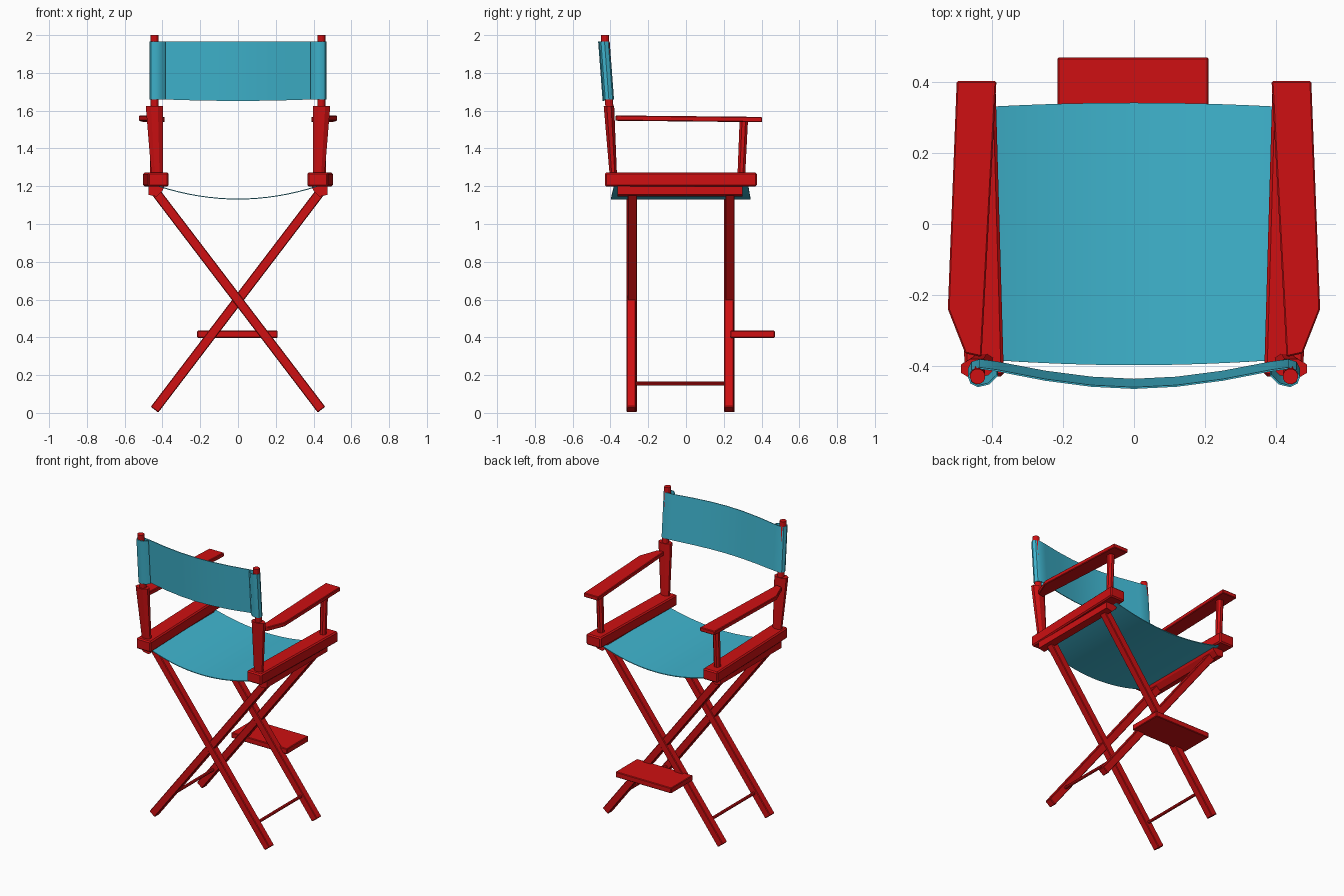
import bpy, bmesh, math
from mathutils import Vector

if "Cube" in bpy.data.objects:
    bpy.data.objects.remove(bpy.data.objects["Cube"])


def material(name, rgb):
    m = bpy.data.materials.new(name)
    m.diffuse_color = (*rgb, 1)
    m.use_nodes = True
    m.node_tree.nodes["Principled BSDF"].inputs["Base Color"].default_value = m.diffuse_color
    return m


RED = material("red paint", (0.62, 0.005, 0.006))
TEAL = material("teal canvas", (0.05, 0.46, 0.62))


def make(name, verts, faces, mat):
    bm = bmesh.new()
    vs = [bm.verts.new(v) for v in verts]
    for f in faces:
        bm.faces.new([vs[i] for i in f])
    bmesh.ops.recalc_face_normals(bm, faces=bm.faces)
    me = bpy.data.meshes.new(name)
    bm.to_mesh(me)
    bm.free()
    me.materials.append(mat)
    ob = bpy.data.objects.new(name, me)
    bpy.context.collection.objects.link(ob)
    return ob


def loft(name, a, b, mat=RED):
    """Solid between two matching outlines."""
    n = len(a)
    faces = [list(range(n)), list(range(n, 2 * n))]
    faces += [[i, (i + 1) % n, n + (i + 1) % n, n + i] for i in range(n)]
    return make(name, list(a) + list(b), faces, mat)


def bevel(ob, width):
    m = ob.modifiers.new("bevel", 'BEVEL')
    m.width, m.segments = width, 1
    return ob


def ring(c, rx, ry, n=8):
    return [(c[0] + rx * math.cos(math.tau * (i + .5) / n),
             c[1] + ry * math.sin(math.tau * (i + .5) / n), c[2]) for i in range(n)]


def bar(name, p, q, w, d):
    """Square bar between two points, w across in xz, d deep in y."""
    axis = (Vector(q) - Vector(p)).normalized()
    side = axis.cross(Vector((0, 1, 0))).normalized() * w / 2
    deep = Vector((0, d / 2, 0))
    corners = [side + deep, side - deep, -side - deep, -side + deep]
    return loft(name, [Vector(p) + c for c in corners], [Vector(q) + c for c in corners])


def sheet(name, rows, thick):
    """Grid of points given a thickness and smooth shading."""
    n = len(rows[0])
    faces = [[r * n + i, r * n + i + 1, (r + 1) * n + i + 1, (r + 1) * n + i]
             for r in range(len(rows) - 1) for i in range(n - 1)]
    ob = make(name, [p for r in rows for p in r], faces, TEAL)
    for f in ob.data.polygons:
        f.use_smooth = True
    m = ob.modifiers.new("thickness", 'SOLIDIFY')
    m.thickness, m.offset = thick, 0
    m = ob.modifiers.new("sharp edges", 'EDGE_SPLIT')
    m.split_angle = math.radians(40)
    return ob


for s, label in ((-1, "left"), (1, "right")):
    # Crossing legs
    for y, place in ((-0.287, "back"), (0.23, "footrest")):
        y += 0.003 * s
        bevel(bar(f"{label}_{place}_leg", (-s * 0.442, y, 0.017),
                  (s * 0.44, y, 1.175), 0.05, 0.05), 0.004)
    # Lower rungs
    rung = [(s * 0.338 + 0.01 * math.cos(a), 0.155 + 0.01 * math.sin(a))
            for a in [math.tau * i / 8 for i in range(8)]]
    loft(f"{label}_rung", [(x, -0.275, z) for x, z in rung], [(x, 0.22, z) for x, z in rung])
    # Lower seat rail
    prof = [(0.39, 1.20), (0.475, 1.20), (0.475, 1.155), (0.43, 1.145), (0.40, 1.175)]
    loft(f"{label}_lower_rail", [(s * x, -0.362, z) for x, z in prof],
         [(s * x, 0.30, z) for x, z in prof])
    # Upper seat rail, slightly splayed
    plan = [(0.367, -0.43), (0.477, -0.43), (0.502, 0.375), (0.39, 0.375)]
    bevel(loft(f"{label}_upper_rail", [(s * x, y, 1.198) for x, y in plan],
               [(s * x, y, 1.273) for x, y in plan]), 0.008)
    # Armrest
    plan = [(0.388, 0.403), (0.5, 0.403), (0.525, -0.24), (0.476, -0.365), (0.43, -0.375)]
    bevel(loft(f"{label}_armrest", [(s * x, y, 1.543 - 0.01 * y) for x, y in plan],
               [(s * x, y, 1.571 - 0.01 * y) for x, y in plan]), 0.004)
    # Armrest post
    loft(f"{label}_armrest_post", ring((s * 0.445, 0.293, 1.26), 0.022, 0.022),
         ring((s * 0.445, 0.306, 1.55), 0.024, 0.024))
    # Tapered back post and the rod above it
    loft(f"{label}_back_post", ring((s * 0.428, -0.385, 1.26), 0.033, 0.021),
         ring((s * 0.443, -0.408, 1.625), 0.049, 0.03))
    loft(f"{label}_back_rod", ring((s * 0.441, -0.405, 1.61), 0.022, 0.022, 12),
         ring((s * 0.441, -0.43, 2.0), 0.022, 0.022, 12))

# Footrest
bevel(loft("footrest", [(x, y, 0.397) for x, y in ((-.216, .235), (.21, .235), (.21, .47), (-.216, .47))],
           [(x, y, 0.435) for x, y in ((-.216, .235), (.21, .235), (.21, .47), (-.216, .47))]), 0.004)

# Sagging canvas seat
rows = []
for k in (0, 0.5, 1):
    row = []
    for i in range(17):
        t = i / 8 - 1
        y0, y1 = -0.398 + 0.016 * t * t, 0.342 - 0.012 * t * t
        row.append((0.42 * t, y0 + (y1 - y0) * k, 1.132 + 0.068 * t * t))
    rows.append(row)
sheet("seat", rows, 0.005)

# Canvas back wrapped around both rods
half = [(0.385, -0.403), (0.41, -0.427), (0.44, -0.434), (0.459, -0.425), (0.466, -0.408),
        (0.457, -0.39), (0.435, -0.383), (0.385, -0.39), (0.25, -0.416), (0.12, -0.433)]
path = half + [(0, -0.439)] + [(-x, y) for x, y in reversed(half)]
rows = []
for k in (0, 0.5, 1):
    row = []
    for x, y in path:
        z = 1.652 + 0.008 * min(1, abs(x) / 0.4) ** 2
        z += (1.967 - z) * k
        row.append((x, y - 0.075 * (z - 1.652), z))
    rows.append(row)
sheet("backrest", rows, 0.005)
